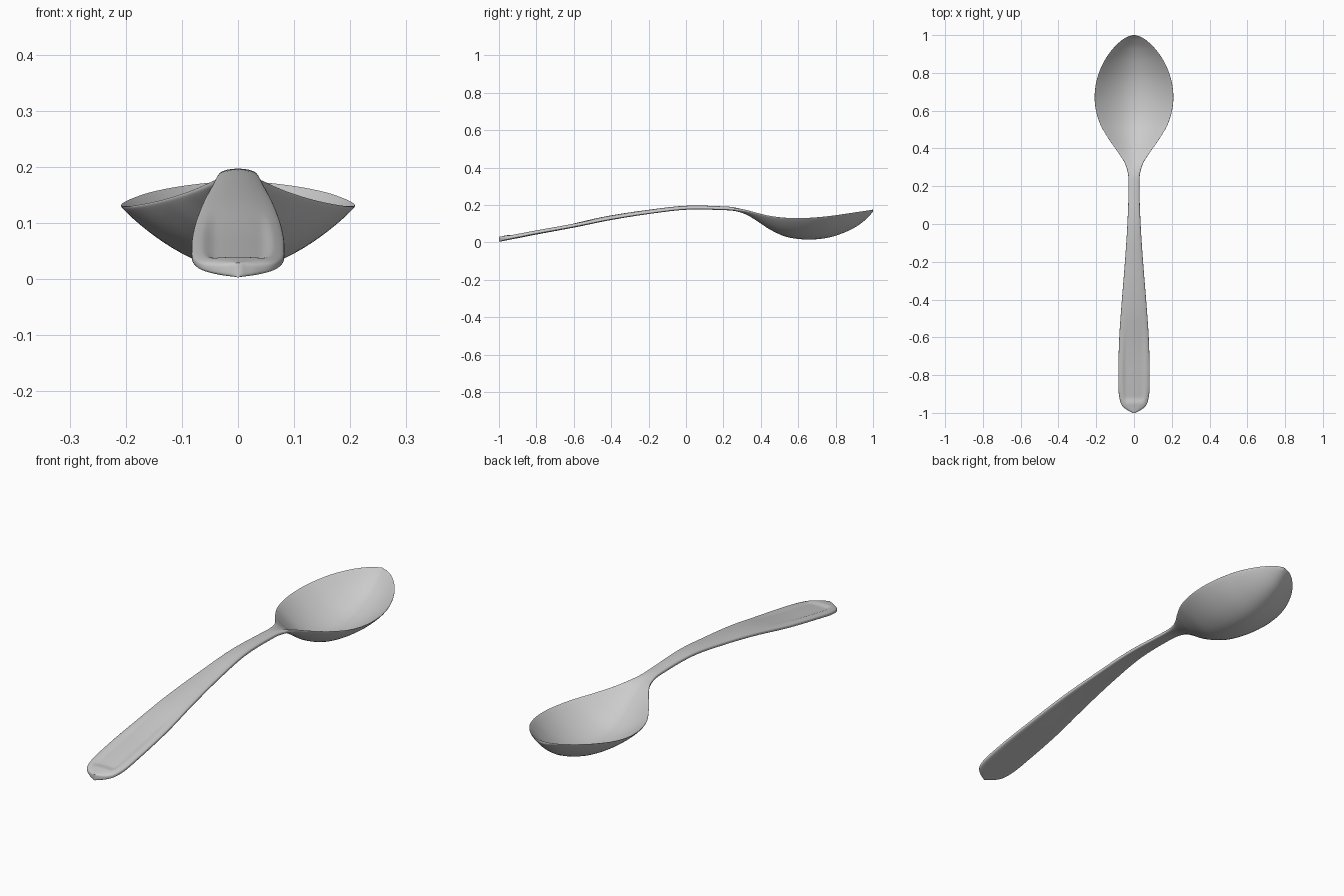
import bpy, bmesh, math
from mathutils import Vector

if "Cube" in bpy.data.objects:
    bpy.data.objects.remove(bpy.data.objects["Cube"])

# Stations along the spoon: y, half width, edge height, centre height, thickness
KEYS = [Vector(k) for k in (
    (-1.00, 0.006, 0.016, 0.016, 0.026),
    (-0.985, 0.036, 0.017, 0.019, 0.027),
    (-0.96, 0.064, 0.022, 0.024, 0.027),
    (-0.91, 0.079, 0.031, 0.034, 0.027),
    (-0.80, 0.083, 0.052, 0.055, 0.026),
    (-0.60, 0.078, 0.088, 0.092, 0.025),
    (-0.40, 0.064, 0.128, 0.132, 0.024),
    (-0.20, 0.048, 0.159, 0.163, 0.022),
    (0.00, 0.035, 0.182, 0.185, 0.021),
    (0.18, 0.029, 0.181, 0.183, 0.020),
    (0.26, 0.031, 0.177, 0.177, 0.019),
    (0.32, 0.048, 0.170, 0.158, 0.018),
    (0.38, 0.085, 0.155, 0.122, 0.016),
    (0.45, 0.134, 0.140, 0.075, 0.014),
    (0.54, 0.184, 0.130, 0.035, 0.013),
    (0.65, 0.208, 0.130, 0.021, 0.012),
    (0.76, 0.198, 0.139, 0.031, 0.012),
    (0.86, 0.159, 0.153, 0.064, 0.012),
    (0.93, 0.110, 0.163, 0.103, 0.012),
    (0.975, 0.062, 0.169, 0.142, 0.012),
    (0.993, 0.031, 0.171, 0.162, 0.012),
    (1.00, 0.004, 0.172, 0.171, 0.011),
)]
STEPS, RING = 7, 64


def spline(pts, steps):
    """Centripetal Catmull-Rom curve through the stations."""
    p = [2 * pts[0] - pts[1]] + pts + [2 * pts[-1] - pts[-2]]
    out = []
    for i in range(1, len(p) - 2):
        q = p[i - 1:i + 3]
        t = [0.0]
        for a, b in zip(q, q[1:]):
            t.append(t[-1] + math.sqrt((b - a).length))

        def mix(a, b, ta, tb, x):
            return a * ((tb - x) / (tb - ta)) + b * ((x - ta) / (tb - ta))
        for s in range(steps):
            x = t[1] + (t[2] - t[1]) * s / steps
            a = [mix(q[j], q[j + 1], t[j], t[j + 1], x) for j in range(3)]
            b = [mix(a[j], a[j + 1], t[j], t[j + 2], x) for j in range(2)]
            out.append(mix(b[0], b[1], t[1], t[2], x))
    return out + [pts[-1]]


def smooth(a, b, x):
    x = min(max((x - a) / (b - a), 0), 1)
    return x * x * (3 - 2 * x)


def soft(v, k):
    return math.copysign(abs(v) ** k, v)


# Spoon: rounded flat section lofted along the stations, dished in the bowl
bm = bmesh.new()
rings = []
for y, w, edge, mid, thick in spline(KEYS, STEPS):
    ring = []
    for i in range(RING):
        a = 2 * math.pi * i / RING
        u, v = soft(math.cos(a), 0.75), soft(math.sin(a), 0.6)
        z = mid + (edge - mid) * abs(u) ** 1.75 + v * thick / 2
        # Shallow panel pressed into the top of the handle end
        if v > 0:
            z -= 0.008 * smooth(-0.955, -0.915, y) * (1 - smooth(-0.75, -0.45, y)) \
                * (1 - smooth(0.5, 0.78, abs(u)))
        ring.append(bm.verts.new((w * u, y, max(z, 0))))
    rings.append(ring)
for r, s in zip(rings, rings[1:]):
    for i in range(RING):
        j = (i + 1) % RING
        bm.faces.new((r[i], r[j], s[j], s[i]))
bm.faces.new(rings[0])
bm.faces.new(rings[-1])
bmesh.ops.recalc_face_normals(bm, faces=bm.faces)

mesh = bpy.data.meshes.new("spoon")
bm.to_mesh(mesh)
bm.free()
spoon = bpy.data.objects.new("spoon", mesh)
bpy.context.collection.objects.link(spoon)
bpy.context.view_layer.objects.active = spoon
spoon.select_set(True)
bpy.ops.object.shade_smooth_by_angle(angle=math.radians(50))
